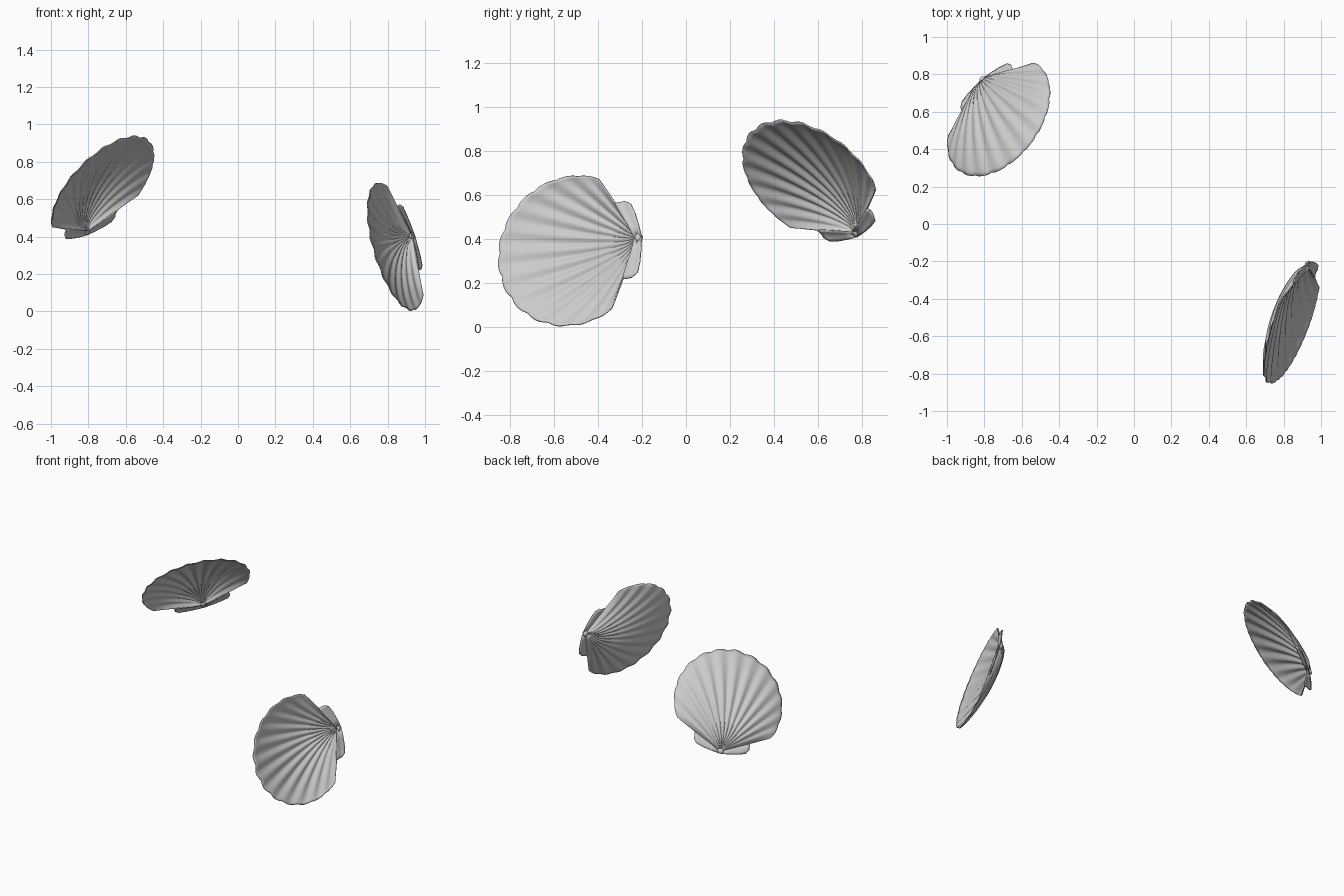
import bpy, math
from mathutils import Vector, Matrix

if "Cube" in bpy.data.objects:
    bpy.data.objects.remove(bpy.data.objects["Cube"])

R, C = 0.352, 0.322           # rim radius, hinge-to-centre distance
HALF = math.radians(63)       # half angle of the fan
RIBS, DEPTH = 13, 0.072
NA, NR = RIBS * 12, 30


def make(name, verts, faces, mat):
    me = bpy.data.meshes.new(name)
    me.from_pydata(verts, [], faces)
    ob = bpy.data.objects.new(name, me)
    bpy.context.collection.objects.link(ob)
    ob.matrix_world = mat
    for p in me.polygons:
        p.use_smooth = True
    s = ob.modifiers.new("thickness", 'SOLIDIFY')
    s.thickness, s.offset = 0.006, 0
    return ob


def grid_faces(na, nb):
    return [(i * (nb + 1) + j, (i + 1) * (nb + 1) + j,
             (i + 1) * (nb + 1) + j + 1, i * (nb + 1) + j + 1)
            for i in range(na) for j in range(nb)]


def shell(name, centre, u, w, sign):
    # local frame: x = across the hinge, y = hinge to rim, z = convex side
    y = Vector(u).normalized()
    x = Vector(w)
    x = (x - y * x.dot(y)).normalized() * sign
    z = x.cross(y)
    mat = Matrix((x, y, z)).transposed().to_4x4()
    mat.translation = Vector(centre) - y * C

    # ribbed fan, domed most near the hinge, scalloped at the rim
    verts = []
    for i in range(NA + 1):
        a = -HALF + 2 * HALF * i / NA
        rib = -math.cos(2 * math.pi * RIBS * i / NA)
        lobe = abs(math.sin(math.pi * RIBS * i / NA)) - 0.6
        rim = C * math.cos(a) + math.sqrt(R * R - (C * math.sin(a)) ** 2)
        edge = 0.1 + 0.9 * (1 - (abs(a) / HALF) ** 4) ** 0.6
        for j in range(NR + 1):
            t = 0.02 + 0.98 * j / NR
            r = t * rim * (1 + 0.016 * lobe * t ** 6)
            px, py = r * math.sin(a), r * math.cos(a)
            q = min(1, (px * px + (py - C) ** 2) / (R * R))
            d = DEPTH * (1 - q) ** 0.7 * (1.4 - 0.8 * py / 0.67) * edge * min(1, t / 0.1) ** 0.5
            d += 0.005 * rib * math.sin(math.pi * t * 0.8) * rim / 0.6
            verts.append((px, py, d))
    make(name + "_fan", verts, grid_faces(NA, NR), mat)

    # ears on both sides of the hinge, swept towards the rim
    rows = [(0.0, -0.016, 0.02), (0.06, -0.008, 0.042), (0.12, 0.004, 0.07),
            (0.165, 0.02, 0.09), (0.183, 0.05, 0.093)]
    for side, label in ((-1, "left"), (1, "right")):
        ev = [(side * px, lo + (hi - lo) * k / 4, 0.006 * math.sin(math.pi * k / 4))
              for px, lo, hi in rows for k in range(5)]
        make(f"{name}_{label}_ear", ev, grid_faces(len(rows) - 1, 4), mat)

    # small beak at the hinge
    bpy.ops.mesh.primitive_uv_sphere_add(segments=20, ring_count=12, radius=1)
    beak = bpy.context.object
    beak.name = name + "_beak"
    beak.matrix_world = mat @ Matrix.Translation((0, 0.002, 0.01)) @ Matrix.Diagonal((0.02, 0.02, 0.014, 1))
    bpy.ops.object.shade_smooth()


# upper shell: convex side faces up and back; lower shell: convex side faces -x
shell("upper_shell", (-0.722, 0.566, 0.657), (0.25, -0.62, 0.73), (0.733, 0.622, 0.272), -1)
shell("lower_shell", (0.845, -0.519, 0.347), (-0.29, -0.94, -0.19), (0.32, 0.12, -0.94), 1)
